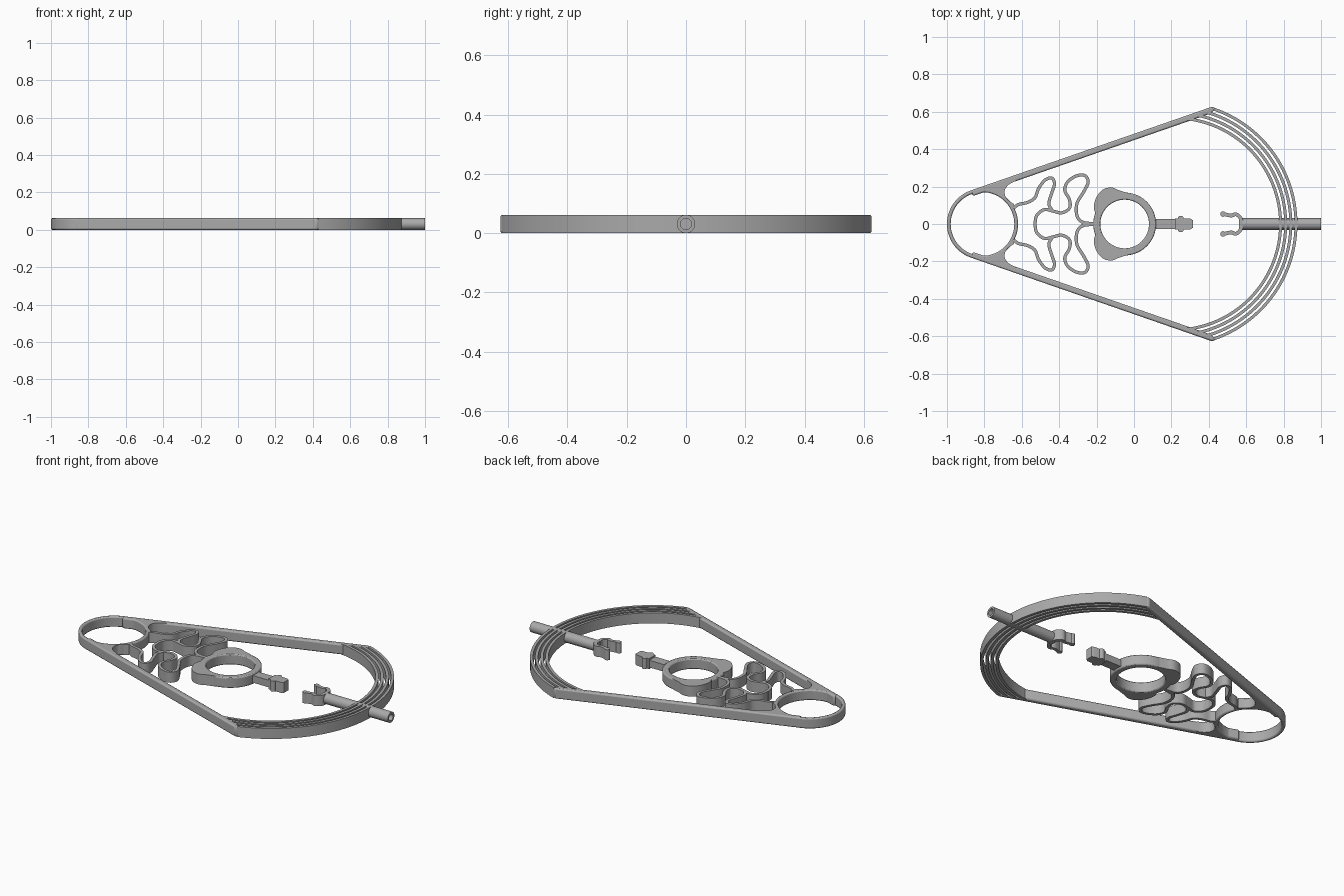
import bpy, bmesh
from math import sin, cos, pi, acos, asin, atan2, hypot, radians
from mathutils import Vector as V

H = 0.062
cube = bpy.data.objects.get("Cube")
if cube:
    bpy.data.objects.remove(cube, do_unlink=True)

grey = bpy.data.materials.new("plain_grey")
grey.use_nodes = True
grey.diffuse_color = (0.4, 0.4, 0.4, 1)
grey.node_tree.nodes["Principled BSDF"].inputs["Base Color"].default_value = (0.4, 0.4, 0.4, 1)


def finish(name, bm, bevel=0):
    bmesh.ops.remove_doubles(bm, verts=bm.verts, dist=1e-5)
    bmesh.ops.recalc_face_normals(bm, faces=bm.faces)
    mesh = bpy.data.meshes.new(name)
    bm.to_mesh(mesh)
    bm.free()
    mesh.materials.append(grey)
    ob = bpy.data.objects.new(name, mesh)
    bpy.context.collection.objects.link(ob)
    if bevel:
        mod = ob.modifiers.new("soft_edge", "BEVEL")
        mod.width, mod.segments = bevel, 2
        mod.angle_limit = radians(50)
    bpy.ops.object.select_all(action="DESELECT")
    ob.select_set(True)
    bpy.context.view_layer.objects.active = ob
    bpy.ops.object.shade_smooth_by_angle(angle=radians(35))
    return ob


def slab(name, outline, z0=0.0, z1=H, bevel=0):
    """Extrude a closed outline upward."""
    bm = bmesh.new()
    face = bm.faces.new([bm.verts.new((p[0], p[1], z0)) for p in outline])
    up = bmesh.ops.extrude_face_region(bm, geom=[face])["geom"]
    verts = [g for g in up if isinstance(g, bmesh.types.BMVert)]
    bmesh.ops.translate(bm, vec=(0, 0, z1 - z0), verts=verts)
    return finish(name, bm, bevel)


def strip(name, left, right, closed=False, bevel=0):
    """Full-height wall between two matching edge lines."""
    bm = bmesh.new()
    rows = [[bm.verts.new((p[0], p[1], z)) for p, z in ((a, 0), (b, 0), (b, H), (a, H))]
            for a, b in zip(left, right)]
    n = len(rows)
    for i in range(n if closed else n - 1):
        r, s = rows[i], rows[(i + 1) % n]
        for k in range(4):
            bm.faces.new((r[k], r[(k + 1) % 4], s[(k + 1) % 4], s[k]))
    if not closed:
        bm.faces.new(rows[0])
        bm.faces.new(rows[-1])
    return finish(name, bm, bevel)


def arc(cx, r, a0, a1, n):
    return [V((cx + r * cos(a0 + (a1 - a0) * i / n), r * sin(a0 + (a1 - a0) * i / n)))
            for i in range(n + 1)]


def ring(name, cx, r_in, r_out, bevel):
    strip(name, arc(cx, r_in, 0, 2 * pi, 72)[:-1], arc(cx, r_out, 0, 2 * pi, 72)[:-1], True, bevel)


def smooth(points, steps=8):
    """Pass a smooth path through a few points."""
    p = [V(q) for q in points]
    p = [2 * p[0] - p[1]] + p + [2 * p[-1] - p[-2]]
    out = []
    for a, b, c, d in zip(p, p[1:], p[2:], p[3:]):
        for i in range(steps):
            t = i / steps
            out.append(0.5 * (2 * b + (c - a) * t + (2 * a - 5 * b + 4 * c - d) * t * t
                              + (3 * b - a - 3 * c + d) * t ** 3))
    return out + [p[-2]]


def ribbon(name, path, width):
    left, right = [], []
    for i, q in enumerate(path):
        t = (path[min(i + 1, len(path) - 1)] - path[max(i - 1, 0)]).normalized()
        side = V((-t.y, t.x)) * width / 2
        left.append(q + side)
        right.append(q - side)
    strip(name, left, right)


def flip(points, s):
    return [V((p[0], p[1] * s)) for p in points]


# Frame: end ring and the two arms tangent to it
RING_X, RING_R = -0.81, 0.19
ring("end_ring", RING_X, 0.17, RING_R, 0.007)
tip = V((0.42, 0.628))
reach = tip - V((RING_X, 0))
slope = atan2(reach.y, reach.x) - asin(RING_R / reach.length)
along, normal = V((cos(slope), sin(slope))), V((-sin(slope), cos(slope)))
start = V((RING_X, 0)) + normal * RING_R
arm = [start, tip, tip - normal * 0.016 + along * 0.012, tip - normal * 0.032 - along * 0.02,
       start - normal * 0.032]
gusset = [start - normal * 0.01] + [start + along * 0.245 - normal * 0.01] + smooth(
    [start + along * 0.245 - normal * 0.03, (-0.67, 0.21), (-0.692, 0.175), (-0.68, 0.135),
     (-0.64, 0.105)], 5) + arc(RING_X, 0.181, 0.5, pi / 2 + slope, 12)

# Serpentine springs between the frame and the inner ring
outer_spring = [(-0.645, 0.085), (-0.615, 0.105), (-0.57, 0.115), (-0.53, 0.14), (-0.51, 0.19),
                (-0.475, 0.235), (-0.44, 0.245), (-0.425, 0.215), (-0.44, 0.165), (-0.455, 0.11),
                (-0.44, 0.075)]
inner_spring = [(-0.53, 0), (-0.52, 0.045), (-0.48, 0.077), (-0.43, 0.068), (-0.385, 0.06),
                (-0.345, 0.085), (-0.345, 0.13), (-0.37, 0.18), (-0.355, 0.225), (-0.31, 0.256),
                (-0.265, 0.26), (-0.245, 0.225), (-0.27, 0.17), (-0.305, 0.11), (-0.305, 0.045),
                (-0.275, 0.01), (-0.2, 0)]
ear = [(-0.2, 0.04), (-0.215, 0.09), (-0.2, 0.145), (-0.165, 0.185), (-0.12, 0.195),
       (-0.08, 0.18), (-0.03, 0.165)]
ear_inner = arc(-0.05, 0.15, pi / 2, 2.85, 12)
clip = [(0.57, 0), (0.57, 0.03), (0.545, 0.052), (0.52, 0.045), (0.48, 0.053)]

# Concentric arches, each ending on the arm
ARC_X = 0.217
gap = normal.dot(tip - normal * 0.016 - V((ARC_X, 0)))
for i in range(4):
    r = 0.649 - i * 0.0275
    end = pi / 2 + slope - acos(gap / r)
    ribbon("arch_%d" % (i + 1), arc(ARC_X, r, -end, end, 80), 0.016)

for s, side in ((1, "left"), (-1, "right")):
    slab(side + "_arm", flip(arm, s), bevel=0.008)
    slab(side + "_gusset", flip(gusset, s))
    ribbon(side + "_outer_spring", flip(smooth(outer_spring), s), 0.017)
    ribbon(side + "_inner_spring", flip(smooth(inner_spring), s), 0.017)
    slab(side + "_ear", flip(smooth(ear, 5) + ear_inner, s))
    ribbon(side + "_clip", flip(smooth(clip), s), 0.02)
    slab(side + "_clip_bead", [(p.x + 0.476, p.y + 0.053 * s) for p in arc(0, 0.015, 0, 2 * pi, 16)[:-1]])
    slab(side + "_plug_bump", [(p.x + 0.25, p.y + 0.028 * s) for p in arc(0, 0.016, 0, 2 * pi, 16)[:-1]])

# Inner ring with its plug
ring("inner_ring", -0.05, 0.13, 0.168, 0.006)
slab("plug_neck", [(0.1, -0.028), (0.24, -0.028), (0.24, 0.028), (0.1, 0.028)], 0.01, 0.052)
slab("plug_head", [(0.22, -0.03), (0.3, -0.03), (0.315, -0.02), (0.315, 0.02), (0.3, 0.03), (0.22, 0.03)])

# Hollow round rod behind the clip
bm = bmesh.new()
profile = [(0.57, 0), (0.57, 0.031), (1.0, 0.031), (1.0, 0.019), (0.62, 0.019), (0.62, 0)]
verts = [bm.verts.new((x, 0, H / 2 + r)) for x, r in profile]
edges = [bm.edges.new(pair) for pair in zip(verts, verts[1:])]
bmesh.ops.spin(bm, geom=verts + edges, cent=(0, 0, H / 2), axis=(1, 0, 0), angle=2 * pi, steps=24)
finish("hollow_rod", bm)
